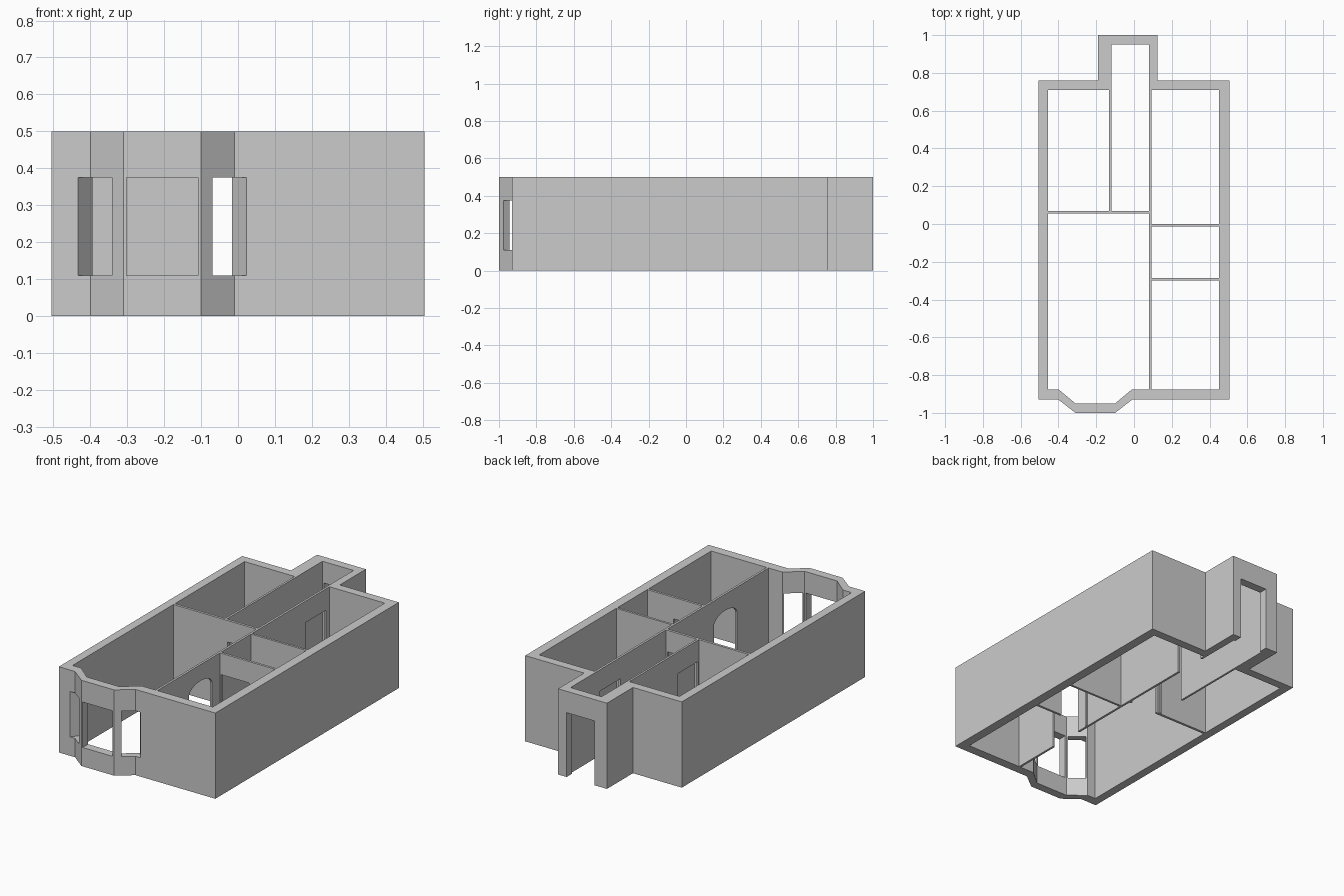
import bpy, bmesh
from math import cos, sin, pi, atan2
from mathutils import Matrix

if "Cube" in bpy.data.objects:
    bpy.data.objects.remove(bpy.data.objects["Cube"])

H = 0.5          # wall height
DOOR = 0.375     # top of doors and windows
SILL = 0.11


def make_object(name, bm):
    bmesh.ops.recalc_face_normals(bm, faces=bm.faces)
    mesh = bpy.data.meshes.new(name)
    bm.to_mesh(mesh)
    bm.free()
    ob = bpy.data.objects.new(name, mesh)
    bpy.context.collection.objects.link(ob)
    return ob


def box(name, x0, x1, y0, y1, z0, z1, angle=0.0):
    bm = bmesh.new()
    bmesh.ops.create_cube(bm, size=1)
    m = (Matrix.Translation(((x0 + x1) / 2, (y0 + y1) / 2, (z0 + z1) / 2))
         @ Matrix.Rotation(angle, 4, 'Z')
         @ Matrix.Diagonal((x1 - x0, y1 - y0, z1 - z0, 1)))
    bm.transform(m)
    return make_object(name, bm)


def cut(target, cutter):
    cutter.hide_render = True
    mod = target.modifiers.new("opening", 'BOOLEAN')
    mod.operation = 'DIFFERENCE'
    mod.solver = 'EXACT'
    mod.object = cutter
    bpy.context.view_layer.objects.active = target
    bpy.ops.object.modifier_apply(modifier=mod.name)
    bpy.data.objects.remove(cutter)


# Outer shell: matching outer and inner outlines joined into a ring
outer = [(-.505, -.93), (-.40, -.93), (-.31, -1), (-.10, -1), (-.01, -.93),
         (.505, -.93), (.505, .76), (.125, .76), (.125, 1), (-.19, 1),
         (-.19, .76), (-.505, .76)]
inner = [(-.455, -.875), (-.40, -.875), (-.31, -.95), (-.10, -.95), (-.01, -.875),
         (.45, -.875), (.45, .71), (.08, .71), (.08, .95), (-.12, .95),
         (-.12, .71), (-.455, .71)]
bm = bmesh.new()
loops = [[bm.verts.new((x, y, z)) for x, y in pts]
         for pts, z in ((outer, 0), (outer, H), (inner, H), (inner, 0))]
n = len(outer)
for k in range(4):
    a, b = loops[k], loops[(k + 1) % 4]
    for i in range(n):
        j = (i + 1) % n
        bm.faces.new((a[i], a[j], b[j], b[i]))
shell = make_object("outer_walls", bm)

# Bay windows and back door
cut(shell, box("cutter", -.302, -.108, -1.1, -.90, SILL, DOOR))
bay_angle = atan2(.07, .09)
for s in (1, -1):
    cx, cy = -.205 + s * .175, -.944
    cut(shell, box("cutter", cx - .0505, cx + .0505, cy - .1, cy + .1,
                   SILL, DOOR, s * bay_angle))
cut(shell, box("cutter", -.11, .07, .9, 1.1, -.1, DOOR))

# Thin inner walls: name, x0, x1, y0, y1
spine = box("hall_long_wall", .08, .093, -.875, .71, 0, H)
hall = box("hall_left_wall", -.132, -.12, .07, .71, 0, H)
cross = box("living_room_wall", -.455, .08, .055, .07, 0, H)
middle = box("small_room_front_wall", .093, .45, -.30, -.286, 0, H)
box("small_room_back_wall", .093, .45, -.013, 0, 0, H)

# Inner doors
cut(spine, box("cutter", 0, .2, .49, .68, -.1, DOOR))
cut(hall, box("cutter", -.2, -.05, .08, .26, -.1, DOOR))
cut(cross, box("cutter", -.105, .07, 0, .12, -.1, DOOR))
cut(middle, box("cutter", .10, .28, -.35, -.2, -.1, DOOR))

# Arched opening between the front rooms
mid, half, spring, rise = -.478, .107, .352, .053
prof = [(mid - half, -.1), (mid + half, -.1)]
prof += [(mid + half * cos(pi * i / 12), spring + rise * sin(pi * i / 12))
         for i in range(13)]
bm = bmesh.new()
face = bm.faces.new([bm.verts.new((.04, y, z)) for y, z in prof])
ext = bmesh.ops.extrude_face_region(bm, geom=[face])
bmesh.ops.translate(bm, vec=(.1, 0, 0),
                    verts=[v for v in ext["geom"] if isinstance(v, bmesh.types.BMVert)])
cut(spine, make_object("cutter", bm))
